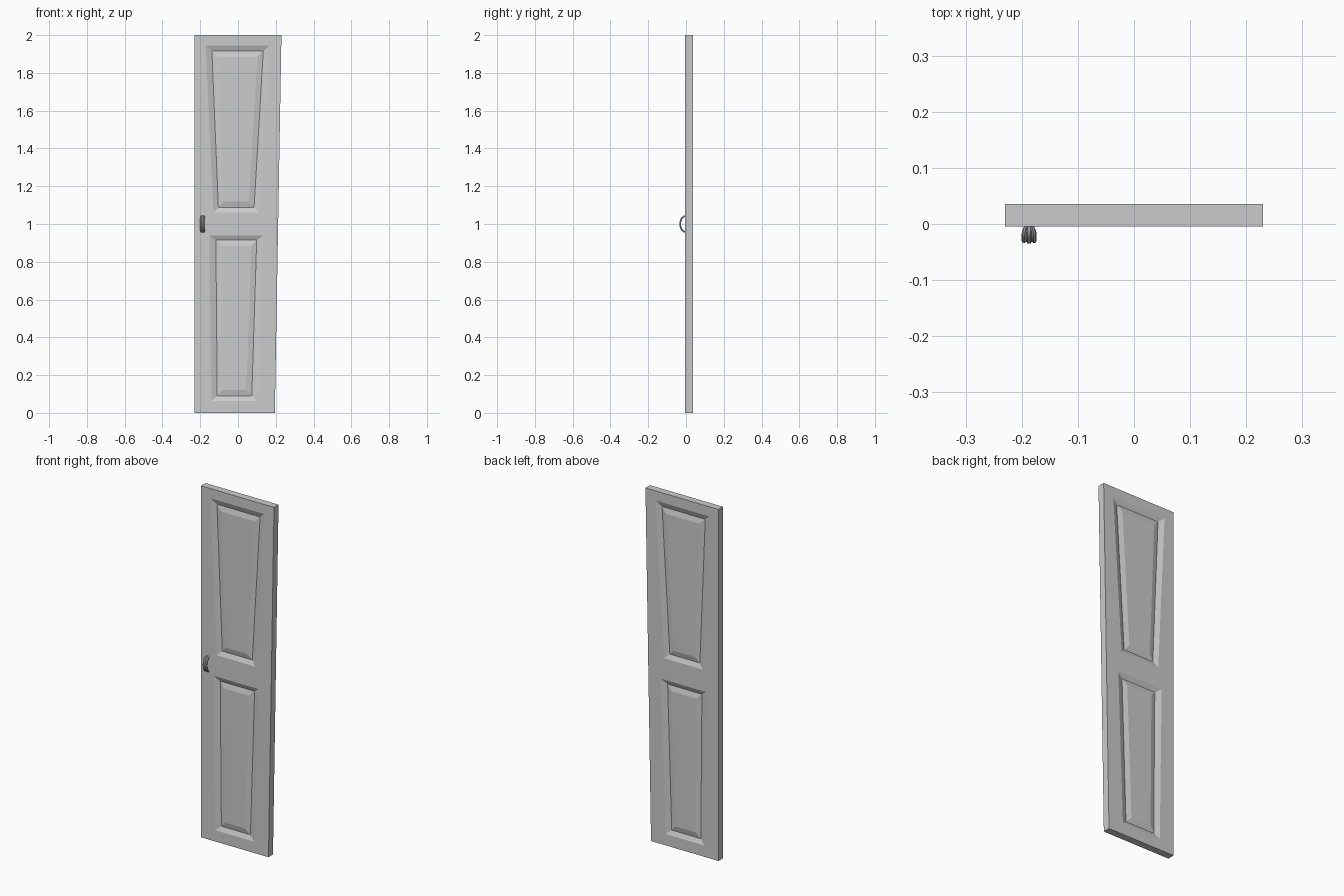
import bpy, bmesh
from math import sin, cos, pi

if "Cube" in bpy.data.objects:
    bpy.data.objects.remove(bpy.data.objects["Cube"])

Y0, Y1 = -0.0045, 0.036      # front and back faces of the slab
GROOVE, FIELD = 0.012, 0.004  # depth of the groove and of the raised field


def finish(name, bm):
    bmesh.ops.recalc_face_normals(bm, faces=bm.faces)
    me = bpy.data.meshes.new(name)
    bm.to_mesh(me)
    bm.free()
    ob = bpy.data.objects.new(name, me)
    bpy.context.collection.objects.link(ob)
    return ob


def quad(zt, lt, rt, zb, lb, rb):
    # corners in order: top left, top right, bottom right, bottom left
    return [(lt, zt), (rt, zt), (rb, zb), (lb, zb)]


outline = quad(2, -0.23, 0.23, 0, -0.23, 0.195)
# each panel: frame edge, groove line, raised field edge
upper = [quad(1.945, -0.171, 0.167, 1.062, -0.130, 0.112),
         quad(1.915, -0.138, 0.134, 1.088, -0.104, 0.085),
         quad(1.885, -0.107, 0.103, 1.118, -0.077, 0.057)]
lower = [quad(0.940, -0.152, 0.134, 0.064, -0.140, 0.103),
         quad(0.914, -0.117, 0.099, 0.090, -0.110, 0.073),
         quad(0.884, -0.088, 0.071, 0.122, -0.082, 0.044)]

# Tapered door with raised panels on both sides
bm = bmesh.new()
rims = []
for y, s in ((Y0, 1), (Y1, -1)):
    def ring(pts, depth):
        return [bm.verts.new((x, y + s * depth, z)) for x, z in pts]
    o = ring(outline, 0)
    rims.append(o)
    edges = []
    for panel in (upper, lower):
        loops = [ring(p, d) for p, d in zip(panel, (0, GROOVE, FIELD))]
        edges.append(loops[0])
        for a, b in zip(loops, loops[1:]):
            for i in range(4):
                j = (i + 1) % 4
                bm.faces.new((a[i], a[j], b[j], b[i]))
        bm.faces.new(loops[2])
    u, l = edges
    # frame: top rail, bottom rail, lock rail, two stiles
    bm.faces.new((o[0], o[1], u[1], u[0]))
    bm.faces.new((o[3], o[2], l[2], l[3]))
    bm.faces.new((u[3], u[2], l[1], l[0]))
    bm.faces.new((o[0], u[0], u[3], l[0], l[3], o[3]))
    bm.faces.new((o[1], u[1], u[2], l[1], l[2], o[2]))
a, b = rims
for i in range(4):
    j = (i + 1) % 4
    bm.faces.new((a[i], a[j], b[j], b[i]))
finish("door", bm)

# Arched pull: ribbed strap section swept along a half ellipse
section = [(-0.0135, 0.000), (-0.012, 0.004), (-0.008, 0.005), (-0.0045, 0.0025),
           (-0.003, 0.006), (0.003, 0.006), (0.0045, 0.0025), (0.008, 0.005),
           (0.012, 0.004), (0.0135, 0.000), (0.011, -0.003), (-0.011, -0.003)]
bm = bmesh.new()
N = 16
rows = []
for k in range(N + 1):
    t = pi * k / N
    w = 0.65 + 0.35 * min(1, sin(t) / 0.5)   # narrows towards the ends
    rows.append([bm.verts.new((-0.187 + w * dx,
                               -0.003 - (0.026 + d) * sin(t),
                               1.0 + (0.040 + d) * cos(t)))
                 for dx, d in section])
n = len(section)
for a, b in zip(rows, rows[1:]):
    for i in range(n):
        j = (i + 1) % n
        bm.faces.new((a[i], a[j], b[j], b[i]))
bm.faces.new(rows[0])
bm.faces.new(rows[-1])
handle = finish("pull_handle", bm)
bpy.context.view_layer.objects.active = handle
handle.select_set(True)
bpy.ops.object.shade_smooth_by_angle(angle=0.6)
